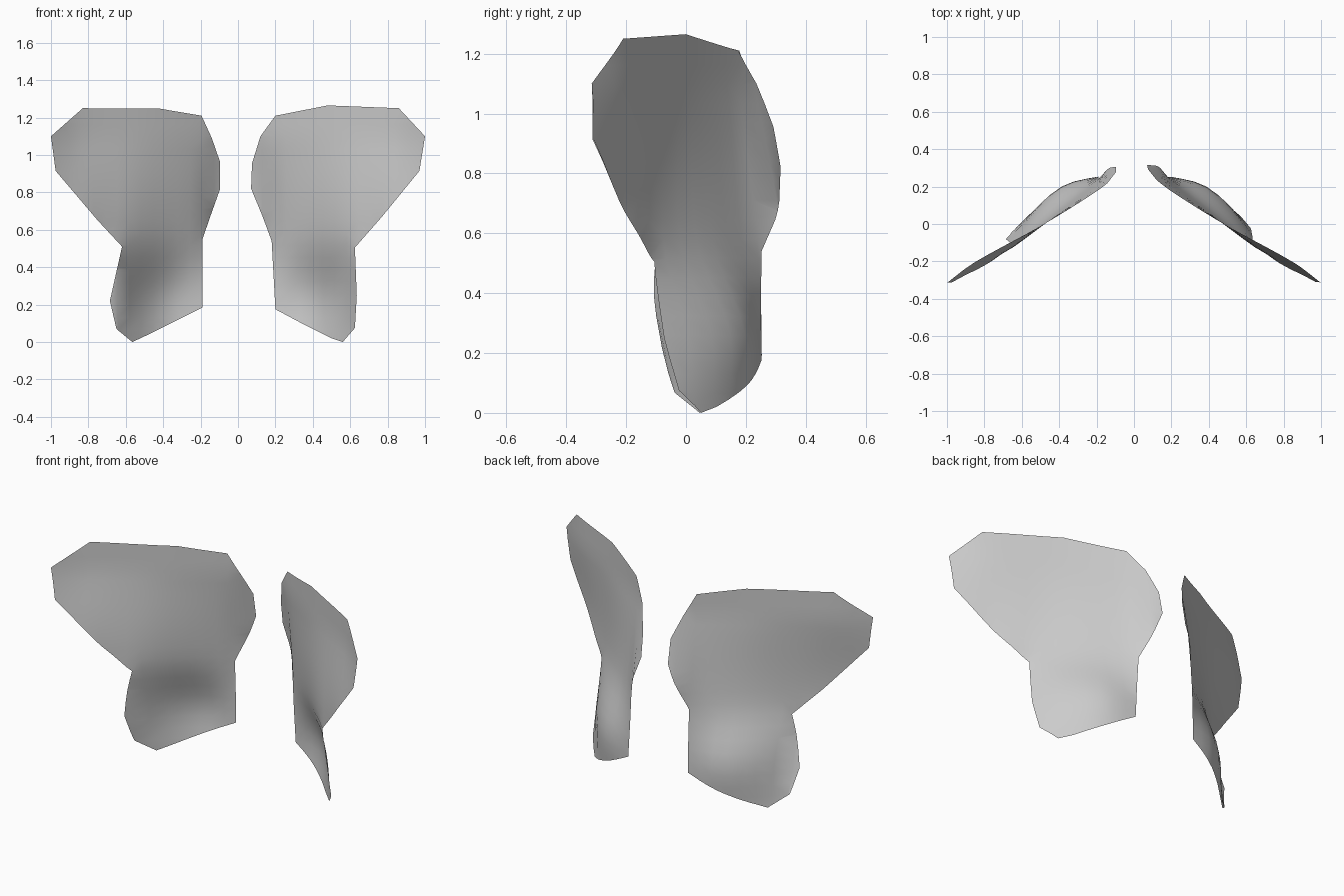
import bpy
import bmesh
from mathutils import Vector

default = bpy.data.objects.get("Cube")
if default:
    bpy.data.objects.remove(default, do_unlink=True)

grey = bpy.data.materials.new("plain_grey")
grey.use_nodes = True
colour = (0.6, 0.6, 0.6, 1)
grey.diffuse_color = colour
grey.node_tree.nodes["Principled BSDF"].inputs["Base Color"].default_value = colour

# Horizontal sections of the sheet: distance from the middle, depth
FOOT = [(.2, .25), (.35, .195), (.45, .14), (.56, .05), (.63, -.01), (.7, -.04)]
ANKLE = [(.18, .255), (.35, .215), (.45, .15), (.56, .035), (.635, -.075), (.69, -.09)]
WAIST = [(.07, .335), (.13, .315), (.19, .24), (.4, .08), (.625, -.11), (.7, -.155),
         (.8, -.22), (1, -.325)]
TOP = [(.07, .275), (.2, .175), (.48, 0), (.86, -.21), (1, -.315)]
# Height of each section
LEVELS = [(0, FOOT), (.26, ANKLE), (.57, WAIST), (1.1, TOP)]


def slope(points, i):
    """Slope of a section at one of its points, from its neighbours."""
    (xa, ya), (xb, yb) = points[max(i - 1, 0)], points[min(i + 1, len(points) - 1)]
    return (yb - ya) / (xb - xa)


def section(points, x):
    """Depth of one section, as a smooth curve through its points."""
    i = 0
    while i < len(points) - 2 and x > points[i + 1][0]:
        i += 1
    (xa, ya), (xb, yb) = points[i], points[i + 1]
    w = xb - xa
    t = min(max((x - xa) / w, 0), 1)
    s = 1 - t
    return (ya * s * s * (1 + 2 * t) + yb * t * t * (1 + 2 * s)
            + w * t * s * (slope(points, i) * s - slope(points, i + 1) * t))


def depth(x, z):
    """Blend the sections up the height of the sheet."""
    column = [(level, section(points, abs(x))) for level, points in LEVELS]
    return section(column, z)


def sheet(name, outline, side):
    """Fill the outline, slice it into a grid and bend it in depth."""
    bm = bmesh.new()
    face = bm.faces.new([bm.verts.new((side * x, 0, z)) for x, z in outline])
    # Face the front before bending
    face.normal_update()
    if face.normal.y > 0:
        face.normal_flip()
    for axis, count in (((0, 0, 1), 20), ((side, 0, 0), 16)):
        for i in range(1, count):
            bmesh.ops.bisect_plane(bm, geom=bm.verts[:] + bm.edges[:] + bm.faces[:],
                                   plane_co=Vector(axis) * i / 15.5, plane_no=axis)
    bmesh.ops.triangulate(bm, faces=[f for f in bm.faces if len(f.verts) > 4])
    for v in bm.verts:
        v.co.y = depth(v.co.x, v.co.z)
    for f in bm.faces:
        f.smooth = True
    mesh = bpy.data.meshes.new(name)
    bm.to_mesh(mesh)
    bm.free()
    mesh.materials.append(grey)
    bpy.context.collection.objects.link(bpy.data.objects.new(name, mesh))


# Outlines run from the upper inner corner outward, down and back
sheet("left_sheet", [
    (.2, 1.21), (.48, 1.265), (.86, 1.25), (1, 1.1), (.97, .915), (.77, .67),
    (.625, .505), (.635, .25), (.625, .075), (.56, 0), (.5, .02), (.35, .095),
    (.2, .175), (.18, .54), (.13, .675), (.07, .82), (.075, .955), (.12, 1.1)], 1)
sheet("right_sheet", [
    (.195, 1.21), (.42, 1.248), (.83, 1.25), (1, 1.1), (.975, .915), (.75, .65),
    (.62, .51), (.685, .22), (.65, .07), (.565, 0), (.49, .035), (.36, .1),
    (.19, .185), (.19, .55), (.145, .68), (.095, .82), (.095, .96), (.14, 1.09)], -1)
